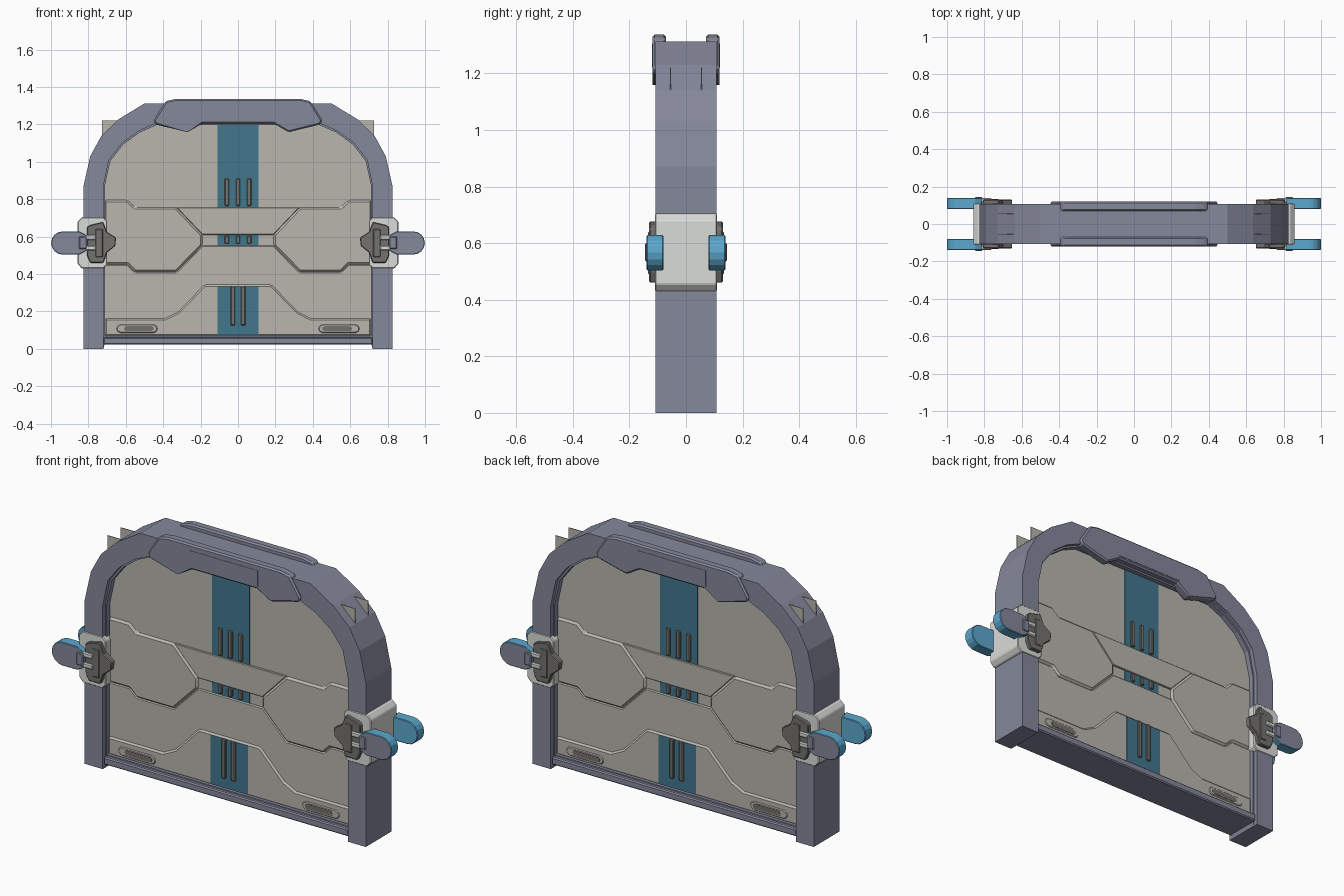
import bpy, bmesh, math

if "Cube" in bpy.data.objects:
    bpy.data.objects.remove(bpy.data.objects["Cube"])

def mat(name, r, g, b):
    m = bpy.data.materials.new(name)
    lin = [((c / 255 + 0.055) / 1.055) ** 2.4 for c in (r, g, b)]
    m.diffuse_color = (*lin, 1)
    m.use_nodes = True
    m.node_tree.nodes["Principled BSDF"].inputs["Base Color"].default_value = m.diffuse_color
    return m

FRAME = mat("slate_blue_grey", 133, 136, 155)
PANEL = mat("warm_grey", 184, 182, 174)
TEAL = mat("deep_teal", 66, 119, 141)
BLUE = mat("bright_blue", 92, 168, 206)
LIGHT = mat("pale_grey", 218, 220, 217)
DARK = mat("dark_grey", 116, 114, 109)

def prism(name, pts, y0, y1, mats, bevel=0, mirror="", rule=None):
    """Extrude an x-z outline from y0 to y1, optionally bevelled and mirrored."""
    bm = bmesh.new()
    a = [bm.verts.new((x, y0, z)) for x, z in pts]
    b = [bm.verts.new((x, y1, z)) for x, z in pts]
    bm.faces.new(a)
    bm.faces.new(b[::-1])
    n = len(pts)
    for i in range(n):
        j = (i + 1) % n
        bm.faces.new((a[i], b[i], b[j], a[j]))
    bmesh.ops.recalc_face_normals(bm, faces=bm.faces)
    bm.normal_update()
    if rule:
        for f in bm.faces:
            f.material_index = rule(f)
    me = bpy.data.meshes.new(name)
    bm.to_mesh(me)
    bm.free()
    ob = bpy.data.objects.new(name, me)
    bpy.context.collection.objects.link(ob)
    for m in (mats if isinstance(mats, list) else [mats]):
        me.materials.append(m)
    if bevel:
        mod = ob.modifiers.new("Bevel", 'BEVEL')
        mod.width, mod.segments = bevel, 1
        mod.limit_method, mod.angle_limit = 'ANGLE', math.radians(40)
    if mirror:
        mod = ob.modifiers.new("Mirror", 'MIRROR')
        mod.use_axis = ("x" in mirror, "y" in mirror, False)
    return ob

def rect(x0, x1, z0, z1):
    return [(x0, z0), (x1, z0), (x1, z1), (x0, z1)]

def sym(half):
    """Complete a right-half line (outside to centre) with its mirror image."""
    return half + [(-x, z) for x, z in half[::-1]]

def stadium(x0, x1, z, r, n=8):
    pts = [(x1 - r + r * math.cos(t), z + r * math.sin(t))
           for t in [math.pi * (k / n - 0.5) for k in range(n + 1)]]
    pts += [(x0 + r + r * math.cos(t), z + r * math.sin(t))
            for t in [math.pi * (k / n + 0.5) for k in range(n + 1)]]
    return pts

# Arched frame, with a thin lip inside it
outer = [(.826, 0), (.826, .87), (.79, 1.03), (.73, 1.14), (.635, 1.23), (.5, 1.312)]
inner = [(.72, 0), (.72, .87), (.69, 1.01), (.62, 1.10), (.53, 1.165), (.44, 1.205)]
lip = [(.712, .03), (.712, .87), (.682, 1.005), (.614, 1.092), (.525, 1.157), (.437, 1.196)]
prism("arch_frame", sym(outer) + sym(inner)[::-1], -.107, .107, FRAME)
prism("arch_lip", sym(inner) + sym(lip)[::-1], -.085, .085, FRAME)
prism("sill", rect(-.72, .72, .022, .062), -.1, .1, FRAME, .006)
prism("sill_step", rect(-.72, .72, .055, .074), -.08, .08, FRAME, .005)

# Thin square door sheets whose corners poke out of the arch
prism("door_sheet", rect(-.728, .728, .05, 1.22), -.057, -.053, PANEL, 0, "y")
prism("centre_stripe", rect(-.11, .11, .3, 1.21), -.06, -.055, TEAL, 0, "y")

# Raised door plates
line_top = [(.715, .795), (.59, .795), (.55, .757), (.33, .757), (.19, .61)]
line_mid = [(.715, .45), (.59, .45), (.55, .41), (.33, .41), (.19, .553)]
line_low = [(.715, .165), (.39, .165), (.32, .2), (.18, .345)]
prism("middle_plate", line_top + line_mid[::-1], -.071, -.05, PANEL, .011, "xy")
prism("keystone_plate", sym(line_top[3:]), -.066, -.05, PANEL, .003, "y")
prism("lower_plate", sym(line_mid) + sym([(.715, .07)])[::-1], -.065, -.05, PANEL, .005, "y")
prism("foot_plate", sym(line_low) + sym([(.715, .065)])[::-1], -.074, -.05, PANEL, .011, "y")
prism("foot_stripe", rect(-.11, .11, .066, .334), -.075, -.07, TEAL, 0, "y")

# Vent bars on the stripe
for x in (-.06, 0, .06):
    prism("upper_vent_bar", rect(x - .012, x + .012, .765, .91), -.07, -.05, DARK, .004, "y")
    prism("middle_vent_bar", rect(x - .012, x + .012, .562, .606), -.07, -.05, DARK, .004, "y")
for x in (-.028, .028):
    prism("foot_vent_bar", rect(x - .012, x + .012, .125, .335), -.084, -.07, DARK, .004, "y")

# Slots in the lower corners
prism("corner_slot_rim", stadium(.43, .65, .108, .023, 4), -.079, -.07, PANEL, .004, "xy")
prism("corner_slot", stadium(.45, .61, .108, .013, 4), -.081, -.07, DARK, 0, "xy")

# Top cap, one on each face of the arch
prism("top_cap", sym([(.27, 1.158), (.44, 1.2), (.45, 1.222), (.385, 1.325), (.33, 1.337)])
      + [(-.27, 1.158), (-.19, 1.205), (.19, 1.205)], -.119, -.07, FRAME, .008, "y")
prism("top_cap_plate", sym([(.2, 1.22), (.2, 1.305)]), -.121, -.11, FRAME, 0, "y")

# Side brackets wrapped around the legs
prism("side_bracket", [(.70, .45), (.72, .43), (.835, .43), (.858, .455), (.858, .68),
      (.835, .704), (.72, .704), (.70, .685)], -.110, .110, LIGHT, .004, "x")

# Clamps with pocket and pins
prism("clamp", [(.72, .46), (.79, .46), (.808, .50), (.808, .65), (.79, .662), (.722, .678),
      (.70, .625), (.652, .595), (.656, .55), (.70, .515)], -.13, -.10, DARK, .004, "xy")
prism("clamp_post", rect(.722, .762, .49, .64), -.134, -.12, DARK, .004, "xy")
for z in (.54, .595):
    prism("clamp_pin", rect(.76, .83, z - .013, z + .013), -.139, -.115, LIGHT, .005, "xy")

# Paired handles: slate outer face, blue rim and inside
prism("handle_tab", rect(.81, .85, .535, .60), -.145, -.09, FRAME, .004, "xy")
grip = [p for p in stadium(.70, .999, .566, .062) if p[0] > .85]
grip += [(.85, .628), (.815, .61), (.815, .522), (.85, .504)]
prism("handle", grip, -.139, -.08, [BLUE, FRAME], .003, "xy",
      lambda f: 1 if f.normal.y < -.9 else 0)
